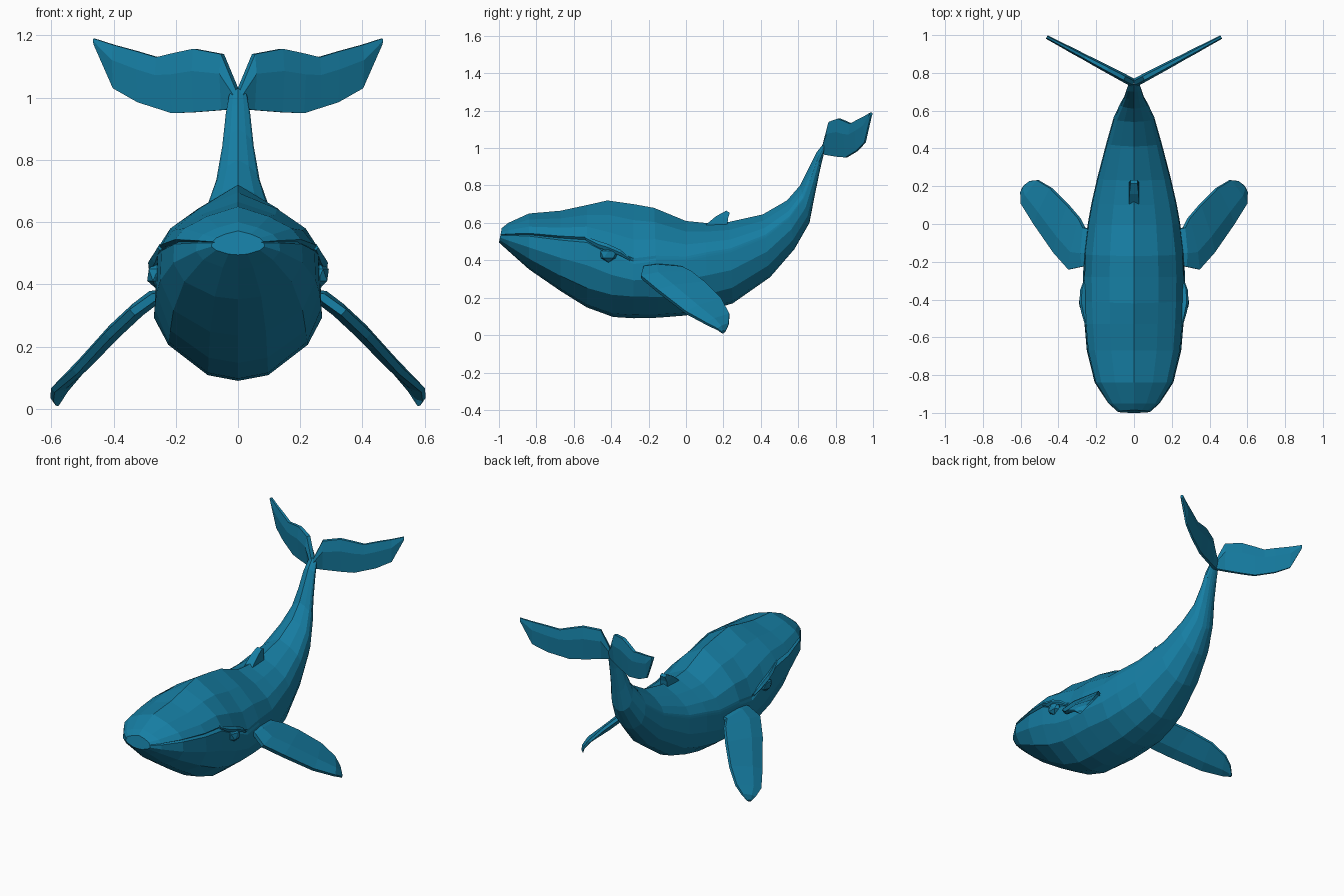
import bpy, bmesh
from mathutils import Vector

skin = bpy.data.materials.new("blue_skin")
skin.diffuse_color = (0.008, 0.21, 0.37, 1)


def loft(name, rings):
    """Skin a series of equal-length rings and cap both ends."""
    bm = bmesh.new()
    vs = [[bm.verts.new(p) for p in r] for r in rings]
    n = len(vs[0])
    for a, b in zip(vs, vs[1:]):
        for i in range(n):
            j = (i + 1) % n
            bm.faces.new((a[i], a[j], b[j], b[i]))
    bm.faces.new(vs[0])
    bm.faces.new(vs[-1])
    bmesh.ops.recalc_face_normals(bm, faces=bm.faces)
    me = bpy.data.meshes.new(name)
    bm.to_mesh(me)
    bm.free()
    me.materials.append(skin)
    ob = bpy.data.objects.new(name, me)
    bpy.context.collection.objects.link(ob)
    return ob


def blade(name, stations, normal, side):
    """Flat fin: each station is (edge a, edge b, half thickness)."""
    nrm = Vector(normal).normalized()
    rings = []
    for a, b, t in stations:
        a, b = Vector(a), Vector(b)
        ring = [a + nrm * t * .5, a.lerp(b, .35) + nrm * t, b + nrm * t * .4,
                b - nrm * t * .4, a.lerp(b, .35) - nrm * t, a - nrm * t * .5]
        rings.append([(p.x * side, p.y, p.z) for p in ring])
    return loft(name, rings)


# Body: top y,z / bottom y,z / half width / mouth line fraction / groove depth
body = [
    (-.985, .572, -1.0, .495, .085, .48, .10),
    (-.95, .600, -.95, .450, .135, .42, .10),
    (-.84, .650, -.84, .352, .208, .38, .07),
    (-.67, .665, -.67, .235, .250, .34, .06),
    (-.53, .695, -.53, .148, .262, .34, .06),
    (-.42, .720, -.39, .097, .268, .44, .05),
    (-.28, .700, -.28, .090, .270, .50, .02),
    (-.17, .680, -.15, .093, .265, .46, 0),
    (.00, .610, .00, .105, .245, .40, 0),
    (.10, .600, .12, .130, .225, .36, 0),
    (.23, .605, .25, .170, .195, .35, 0),
    (.41, .645, .45, .310, .145, .35, 0),
    (.54, .720, .58, .460, .108, .35, 0),
    (.61, .800, .66, .600, .072, .35, 0),
    (.66, .900, .685, .73, .052, .35, 0),
    (.70, .980, .718, .89, .040, .35, 0),
    (.74, 1.03, .735, .96, .030, .35, 0),
]
rings = []
for ty, tz, by, bz, w, m, g in body:
    d = .025
    half = [(0, 0), (.48, .28 * m), (.83, .62 * m), (.97, m - d), (.98 - g, m),
            (.985, m + d), (1, (m + d + .81) / 2), (.83, .81), (.36, .97), (0, 1)]
    full = half + [(-x, t) for x, t in half[-2:0:-1]]
    rings.append([(x * w, ty + (by - ty) * t, tz + (bz - tz) * t) for x, t in full])
loft("body", rings)

# Dorsal fin
loft("dorsal_fin", [
    [(-.027, .10, .585), (.027, .10, .585), (.027, .22, .575), (-.027, .22, .575)],
    [(-.024, .16, .635), (.024, .16, .635), (.024, .225, .625), (-.024, .225, .625)],
    [(-.018, .215, .665), (.018, .215, .665), (.018, .234, .655), (-.018, .234, .655)]])

# Tail flukes: x, upper z, lower z, half thickness
fluke = [(0, 1.02, .965, .022), (.05, 1.14, .96, .022), (.14, 1.157, .953, .02),
         (.21, 1.142, .95, .018), (.26, 1.13, .966, .016), (.32, 1.148, .985, .015),
         (.40, 1.17, 1.03, .012), (.462, 1.19, 1.17, .01)]
# Flippers: leading edge, trailing edge, half thickness
flipper = [((.20, -.20, .37), (.20, -.03, .36), .025),
           ((.27, -.225, .36), (.265, -.02, .36), .025),
           ((.34, -.240, .31), (.29, .03, .335), .025),
           ((.42, -.150, .235), (.35, .10, .28), .025),
           ((.525, .000, .120), (.44, .19, .19), .022),
           ((.595, .110, .060), (.51, .232, .11), .018),
           ((.598, .170, .030), (.55, .228, .06), .014),
           ((.588, .190, .014), (.575, .21, .02), .010)]
# Eyelid ridge along the end of the mouth line
lid = [(.252, -.54, .52, .010), (.268, -.47, .485, .018), (.278, -.42, .470, .018),
       (.276, -.35, .440, .016), (.262, -.30, .405, .008)]

for side, word in ((1, "left"), (-1, "right")):
    blade(word + "_fluke",
          [((x, .745 + .53 * x, a), (x, .745 + .53 * x, b), t) for x, a, b, t in fluke],
          (-.53, 1, 0), side)
    blade(word + "_flipper", flipper, (.66, -.1, .75), side)
    loft(word + "_eyelid", [
        [((x + r * .6) * side, y, z), (x * side, y, z + r),
         ((x - .03) * side, y, z), (x * side, y, z - r)] for x, y, z, r in lid])
    # Eye bulge
    bpy.ops.mesh.primitive_ico_sphere_add(subdivisions=1, radius=1,
                                          location=(.265 * side, -.415, .43))
    eye = bpy.context.object
    eye.name = word + "_eye"
    eye.scale = (.03, .05, .042)
    eye.data.materials.append(skin)
